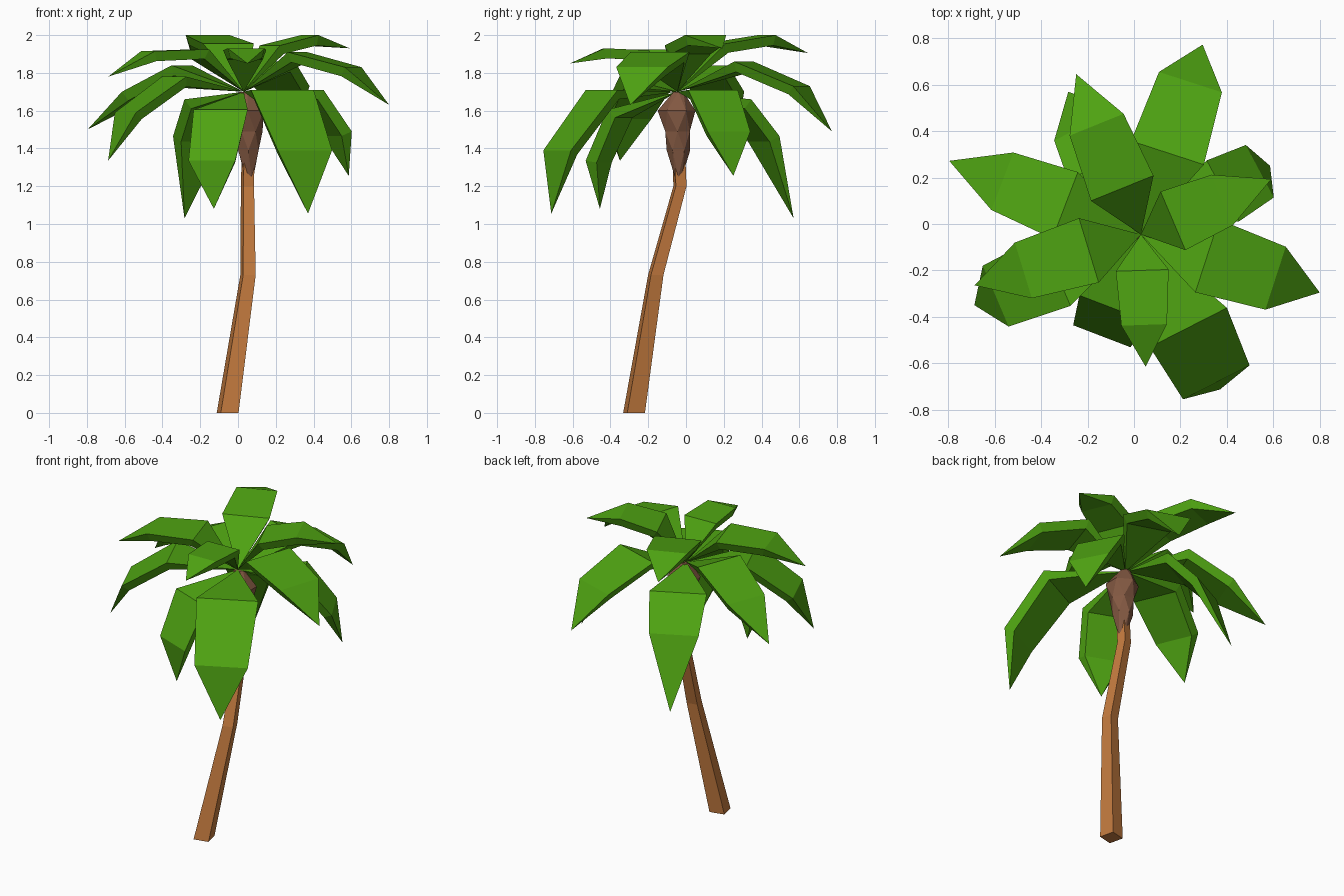
import bpy, bmesh, math
from mathutils import Vector

if "Cube" in bpy.data.objects:
    bpy.data.objects.remove(bpy.data.objects["Cube"])


def material(name, rgb):
    m = bpy.data.materials.new(name)
    m.diffuse_color = (*rgb, 1)
    m.use_nodes = True
    m.node_tree.nodes["Principled BSDF"].inputs["Base Color"].default_value = m.diffuse_color
    return m


GREEN = material("leaf_green", (0.078, 0.37, 0.006))
BARK = material("bark_brown", (0.56, 0.20, 0.05))
HUSK = material("husk_brown", (0.23, 0.10, 0.055))


def finish(bm, name, mat):
    bmesh.ops.recalc_face_normals(bm, faces=bm.faces)
    mesh = bpy.data.meshes.new(name)
    bm.to_mesh(mesh)
    bm.free()
    mesh.materials.append(mat)
    obj = bpy.data.objects.new(name, mesh)
    bpy.context.collection.objects.link(obj)
    return obj


def loft(name, sections, sides, turn, twist, mat):
    """Tube through (x, y, z, radius) sections."""
    bm = bmesh.new()
    rings = []
    for k, (x, y, z, r) in enumerate(sections):
        a0 = math.radians(turn + twist * k)
        rings.append([bm.verts.new((x + r * math.cos(a0 + math.tau * i / sides),
                                    y + r * math.sin(a0 + math.tau * i / sides), z))
                      for i in range(sides)])
    for a, b in zip(rings, rings[1:]):
        for i in range(sides):
            j = (i + 1) % sides
            if twist:  # triangulated, faceted look
                bm.faces.new((a[i], a[j], b[i]))
                bm.faces.new((a[j], b[j], b[i]))
            else:
                bm.faces.new((a[i], a[j], b[j], b[i]))
    bm.faces.new(rings[0])
    bm.faces.new(rings[-1])
    return finish(bm, name, mat)


# Leaning, bent trunk
loft("trunk", [(-0.055, -0.275, 0.0, 0.068), (0.053, -0.16, 0.73, 0.048),
               (0.05, -0.032, 1.2, 0.041), (0.055, -0.04, 1.42, 0.04)], 4, 58, 0, BARK)

# Faceted husk under the crown
loft("husk", [(0.06, -0.04, 1.25, 0.022), (0.055, -0.04, 1.39, 0.062),
              (0.055, -0.045, 1.49, 0.075), (0.05, -0.05, 1.60, 0.10),
              (0.035, -0.04, 1.70, 0.03)], 6, 0, 30, HUSK)

ROOT = Vector((0.03, -0.045, 1.70))
THICK = 0.055


def leaf(name, heading, r1, z1, r2, z2, r3, z3, size):
    """Thick folded leaf: pointed root, two level folds, pointed tip."""
    h = math.radians(heading)
    out = Vector((math.cos(h), math.sin(h), 0))
    side = Vector((-math.sin(h), math.cos(h), 0))
    path = [ROOT] + [Vector((ROOT.x, ROOT.y, z)) + out * r
                     for r, z in ((r1, z1), (r2, z2), (r3, z3))]
    bm = bmesh.new()
    root, tip = bm.verts.new(path[0]), bm.verts.new(path[3])
    folds = []
    for k, width in ((1, 0.33 * size), (2, 0.285 * size)):
        along = (path[k] - path[k - 1]).normalized() + (path[k + 1] - path[k]).normalized()
        normal = along.cross(side).normalized()
        low = path[k] - normal * THICK
        ring = [path[k] + side * width / 2, path[k] - side * width / 2,
                low - side * width * 0.42, low + side * width * 0.42]
        folds.append([bm.verts.new(p) for p in ring])
    a, b = folds
    for i in range(4):
        j = (i + 1) % 4
        bm.faces.new((root, a[i], a[j]))
        bm.faces.new((a[i], b[i], b[j], a[j]))
        bm.faces.new((b[i], tip, b[j]))
    return finish(bm, name, GREEN)


# heading, then (reach, height) of fold 1, fold 2 and tip, then size
LEAVES = [
    (72, 0.37, 1.86, 0.69, 1.73, 0.86, 1.49, 1.0),
    (112, 0.215, 1.955, 0.51, 2.0, 0.745, 1.905, 0.88),
    (23, 0.15, 1.945, 0.38, 2.0, 0.61, 1.93, 0.83),
    (-18, 0.30, 1.91, 0.61, 1.83, 0.81, 1.63, 1.0),
    (159, 0.35, 1.84, 0.64, 1.70, 0.885, 1.50, 0.93),
    (197, 0.235, 1.925, 0.53, 1.915, 0.75, 1.78, 0.88),
    (203, 0.40, 1.78, 0.68, 1.59, 0.78, 1.335, 1.0),
    (-63, 0.45, 1.71, 0.715, 1.39, 0.75, 1.055, 1.13),
    (-88, 0.155, 1.92, 0.39, 1.93, 0.57, 1.85, 0.69),
    (249, 0.34, 1.605, 0.47, 1.335, 0.44, 1.08, 0.93),
    (117, 0.35, 1.66, 0.53, 1.465, 0.69, 1.03, 1.05),
    (28, 0.40, 1.71, 0.58, 1.49, 0.63, 1.255, 0.9),
]
for n, spec in enumerate(LEAVES, 1):
    leaf(f"leaf_{n}", *spec)
